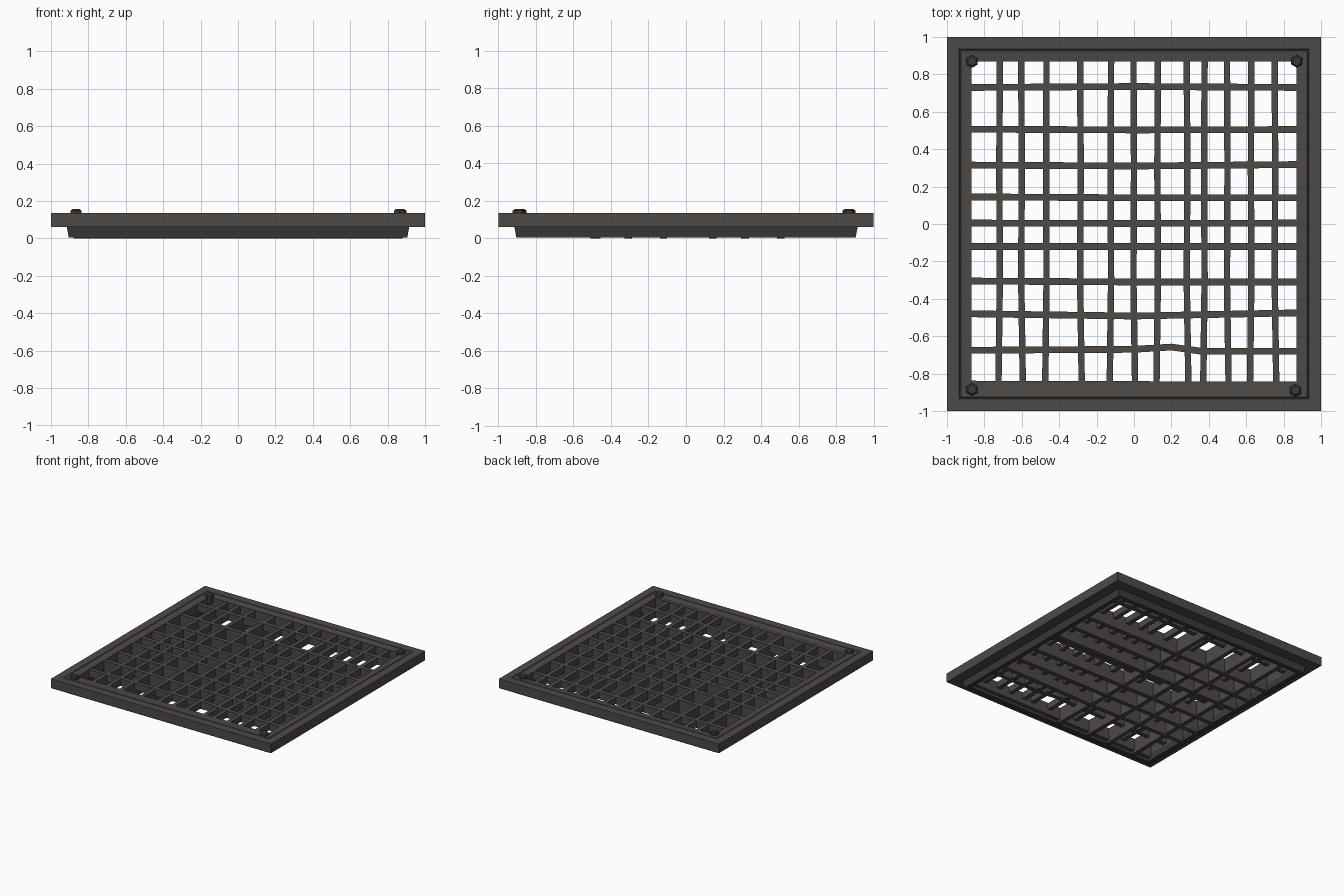
import bpy, bmesh, math

if "Cube" in bpy.data.objects:
    bpy.data.objects.remove(bpy.data.objects["Cube"])

def mat(name, c):
    m = bpy.data.materials.new(name)
    m.diffuse_color = (*c, 1)
    m.use_nodes = True
    m.node_tree.nodes["Principled BSDF"].inputs["Base Color"].default_value = m.diffuse_color
    return m

IRON = mat("weathered_iron", (0.075, 0.067, 0.064))
DARK = mat("dark_iron", (0.045, 0.042, 0.041))

def finish(bm, name, m):
    bmesh.ops.recalc_face_normals(bm, faces=bm.faces)
    me = bpy.data.meshes.new(name)
    bm.to_mesh(me)
    bm.free()
    me.materials.append(m)
    ob = bpy.data.objects.new(name, me)
    bpy.context.collection.objects.link(ob)
    return ob

def ring(name, profile, m):
    """Square ring: sweep a closed (half_size, z) profile around four corners."""
    bm = bmesh.new()
    rows = []
    for sx, sy in ((-1, -1), (1, -1), (1, 1), (-1, 1)):
        rows.append([bm.verts.new((sx * r, sy * r, z)) for r, z in profile])
    n = len(profile)
    for i in range(4):
        a, b = rows[i], rows[(i + 1) % 4]
        for j in range(n):
            k = (j + 1) % n
            bm.faces.new((a[j], b[j], b[k], a[k]))
    return finish(bm, name, m)

def bar(name, path, along_x, width, z0, z1):
    """Flat bar following (along, across) points."""
    bm = bmesh.new()
    secs = []
    for t, c in path:
        s = []
        for o, z in ((-1, z0), (1, z0), (1, z1), (-1, z1)):
            d = c + o * width / 2
            s.append(bm.verts.new((t, d, z) if along_x else (d, t, z)))
        secs.append(s)
    for a, b in zip(secs, secs[1:]):
        for j in range(4):
            k = (j + 1) % 4
            bm.faces.new((a[j], b[j], b[k], a[k]))
    bm.faces.new(secs[0])
    bm.faces.new(secs[-1])
    return finish(bm, name, IRON)

# Rim with a shallow seam, and the skirt hanging below it
ring("outer_rim", [(1, 0.06), (1, 0.135), (0.935, 0.135), (0.93, 0.13),
                   (0.925, 0.135), (0.868, 0.13), (0.868, 0.06)], IRON)
ring("lower_skirt", [(0.915, 0.06), (0.905, 0.005), (0.868, 0.005), (0.868, 0.06)], DARK)

# Front ledge, which narrows the opening a little
bar("front_ledge", [(-0.87, -0.853), (0.87, -0.858)], True, 0.03, 0.03, 0.129)

# Cross bars running left to right; a few are bent, some are shallow
E = 0.88
cross = [(0.73, 0.735, 0.73, 0), (0.507, 0.503, 0.505, 1), (0.315, 0.31, 0.318, 1),
         (0.145, 0.14, 0.14, 1), (0.005, 0.003, 0.005, 0), (-0.12, -0.12, -0.12, 1),
         (-0.305, -0.31, -0.31, 1), (-0.48, -0.492, -0.475, 1), (-0.675, -0.67, -0.68, 0)]
for i, (a, b, c, deep) in enumerate(cross):
    path = [(-E, a), (0, b), (E, c)]
    if i == 8:
        path.insert(2, (0.2, -0.658))
        path.insert(3, (0.36, -0.68))
    bar(f"cross_bar_{i}", path, True, 0.036, 0.0 if deep else 0.07, 0.128)

# Long bars running front to back
long_bars = [(-0.72, 1), (-0.60, 0), (-0.47, 1), (-0.285, 1), (-0.125, 0), (0, 1),
             (0.125, 0), (0.285, 0), (0.375, 0), (0.50, 0), (0.625, 0), (0.755, 0)]
for i, (x, deep) in enumerate(long_bars):
    w = 0.006 if i % 2 else -0.005
    bar(f"long_bar_{i}", [(-E, x + w), (-0.3, x - w / 2), (0.3, x), (E, x - w / 2)],
        False, 0.034, 0.01 if deep else 0.075, 0.127)

# Hexagonal corner bolts with a bevelled head
for i, (x, y) in enumerate(((-0.866, 0.869), (0.87, 0.87), (-0.866, -0.885), (0.863, -0.89))):
    bm = bmesh.new()
    rows = []
    for r, z in ((0.034, 0.09), (0.034, 0.148), (0.024, 0.156)):
        rows.append([bm.verts.new((x + r * math.cos(k * math.pi / 3 + 0.5),
                                   y + r * math.sin(k * math.pi / 3 + 0.5), z)) for k in range(6)])
    for a, b in zip(rows, rows[1:]):
        for k in range(6):
            n = (k + 1) % 6
            bm.faces.new((a[k], a[n], b[n], b[k]))
    bm.faces.new(rows[0])
    bm.faces.new(rows[-1])
    finish(bm, f"corner_bolt_{i}", DARK)
